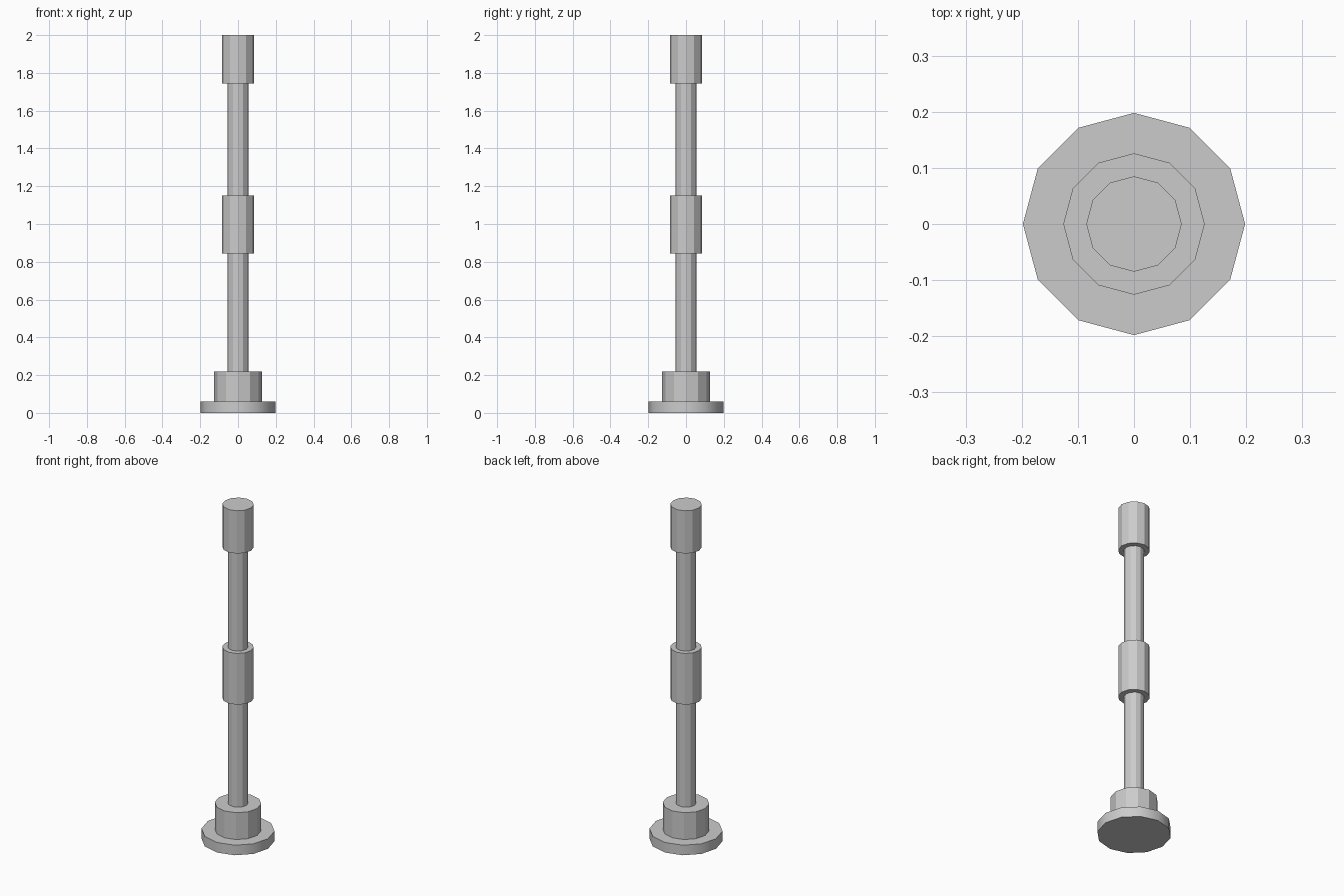
import bpy
import math

cube = bpy.data.objects.get("Cube")
if cube:
    bpy.data.objects.remove(cube, do_unlink=True)

# Single plain grey metal
grey = bpy.data.materials.new("grey_metal")
grey.use_nodes = True
colour = (0.6, 0.6, 0.6, 1)
grey.diffuse_color = colour
grey.node_tree.nodes["Principled BSDF"].inputs["Base Color"].default_value = colour

SIDES = 12


def cylinder(name, radius, bottom, top):
    """Upright twelve-sided cylinder between two heights."""
    bpy.ops.mesh.primitive_cylinder_add(
        vertices=SIDES, radius=radius, depth=top - bottom,
        location=(0, 0, (bottom + top) / 2))
    part = bpy.context.object
    part.name = name
    part.data.materials.append(grey)
    return part


# Foot and socket
foot = cylinder("base_flange", 0.198, 0, 0.06)
cylinder("base_socket", 0.126, 0.06, 0.22)

# Pole with its two sleeves
cylinder("pole", 0.055, 0.22, 1.745)
cylinder("middle_collar", 0.085, 0.845, 1.15)
cylinder("top_cap", 0.085, 1.745, 2)

# Rounded shading on the rim of the flange only
bpy.ops.object.select_all(action='DESELECT')
foot.select_set(True)
bpy.context.view_layer.objects.active = foot
bpy.ops.object.shade_smooth_by_angle(angle=math.radians(40))
